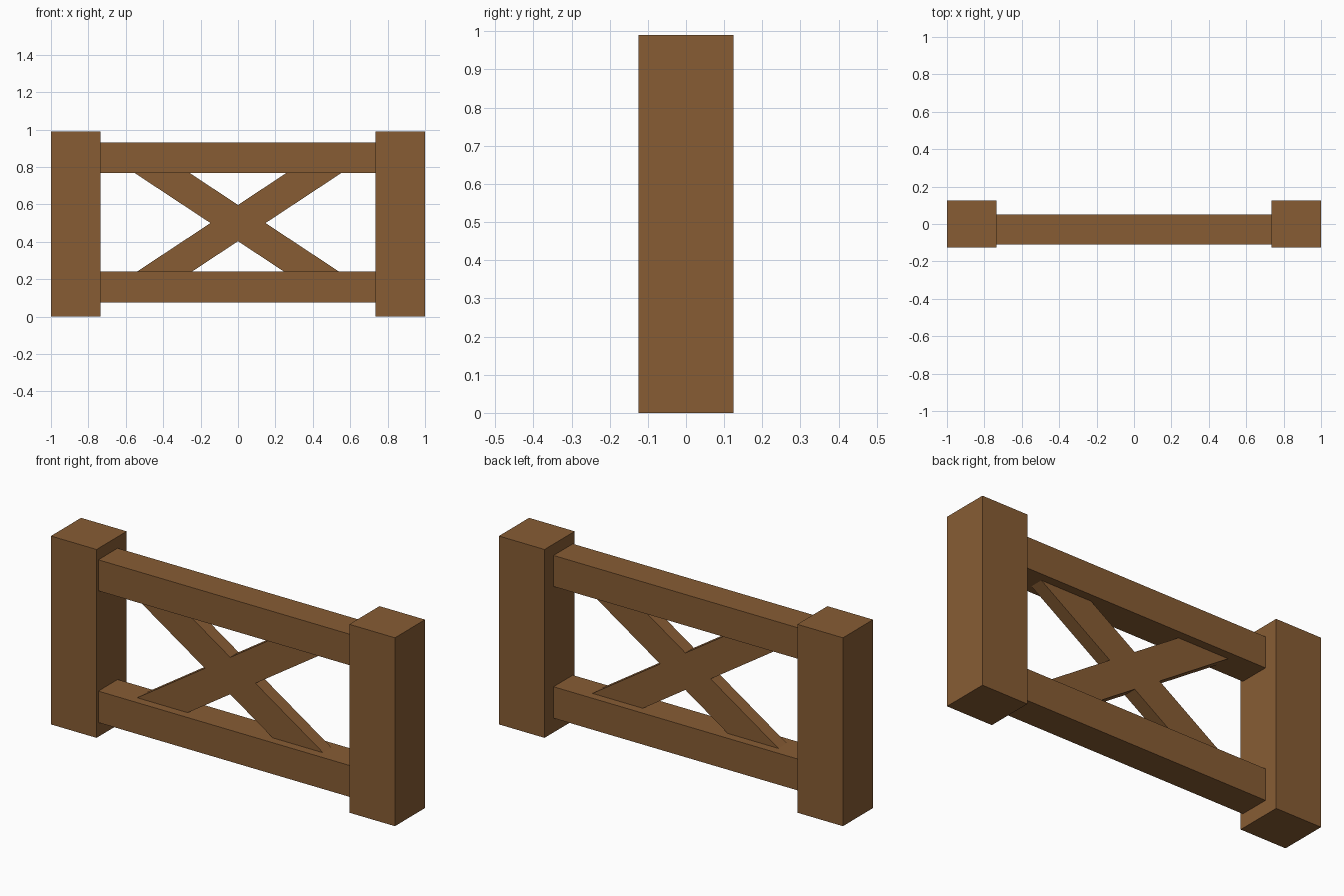
import bpy
import bmesh

if "Cube" in bpy.data.objects:
    bpy.data.objects.remove(bpy.data.objects["Cube"])

wood = bpy.data.materials.new("brown wood")
wood.diffuse_color = (0.245, 0.108, 0.034, 1)
wood.use_nodes = True
wood.node_tree.nodes["Principled BSDF"].inputs["Base Color"].default_value = wood.diffuse_color


def prism(name, profile, y0, y1):
    """Extrude an (x, z) outline from y0 back to y1."""
    bm = bmesh.new()
    face = bm.faces.new([bm.verts.new((x, y0, z)) for x, z in profile])
    ext = bmesh.ops.extrude_face_region(bm, geom=[face])
    verts = [v for v in ext["geom"] if isinstance(v, bmesh.types.BMVert)]
    bmesh.ops.translate(bm, verts=verts, vec=(0, y1 - y0, 0))
    bmesh.ops.recalc_face_normals(bm, faces=bm.faces)
    mesh = bpy.data.meshes.new(name)
    bm.to_mesh(mesh)
    bm.free()
    mesh.materials.append(wood)
    obj = bpy.data.objects.new(name, mesh)
    bpy.context.collection.objects.link(obj)


def box(name, x0, x1, y0, y1, z0, z1):
    prism(name, [(x0, z0), (x1, z0), (x1, z1), (x0, z1)], y0, y1)


# Square end posts
box("left_post", -1, -0.735, -0.125, 0.125, 0, 0.99)
box("right_post", 0.735, 1, -0.125, 0.125, 0, 0.99)

# Horizontal rails, set slightly toward the front and let into the posts
box("lower_rail", -0.76, 0.76, -0.11, 0.05, 0.075, 0.24)
box("upper_rail", -0.76, 0.76, -0.11, 0.05, 0.767, 0.93)

# Crossed braces, ends sunk into the rails
SLOPE, HALF_WIDTH, MID_Z, REACH = 0.66, 0.147, 0.5, 0.3
for name, side in (("rising_brace", 1), ("falling_brace", -1)):
    run = side * REACH / SLOPE
    prism(name, [(-run - HALF_WIDTH, MID_Z - REACH),
                 (-run + HALF_WIDTH, MID_Z - REACH),
                 (run + HALF_WIDTH, MID_Z + REACH),
                 (run - HALF_WIDTH, MID_Z + REACH)], -0.065, 0.005)
